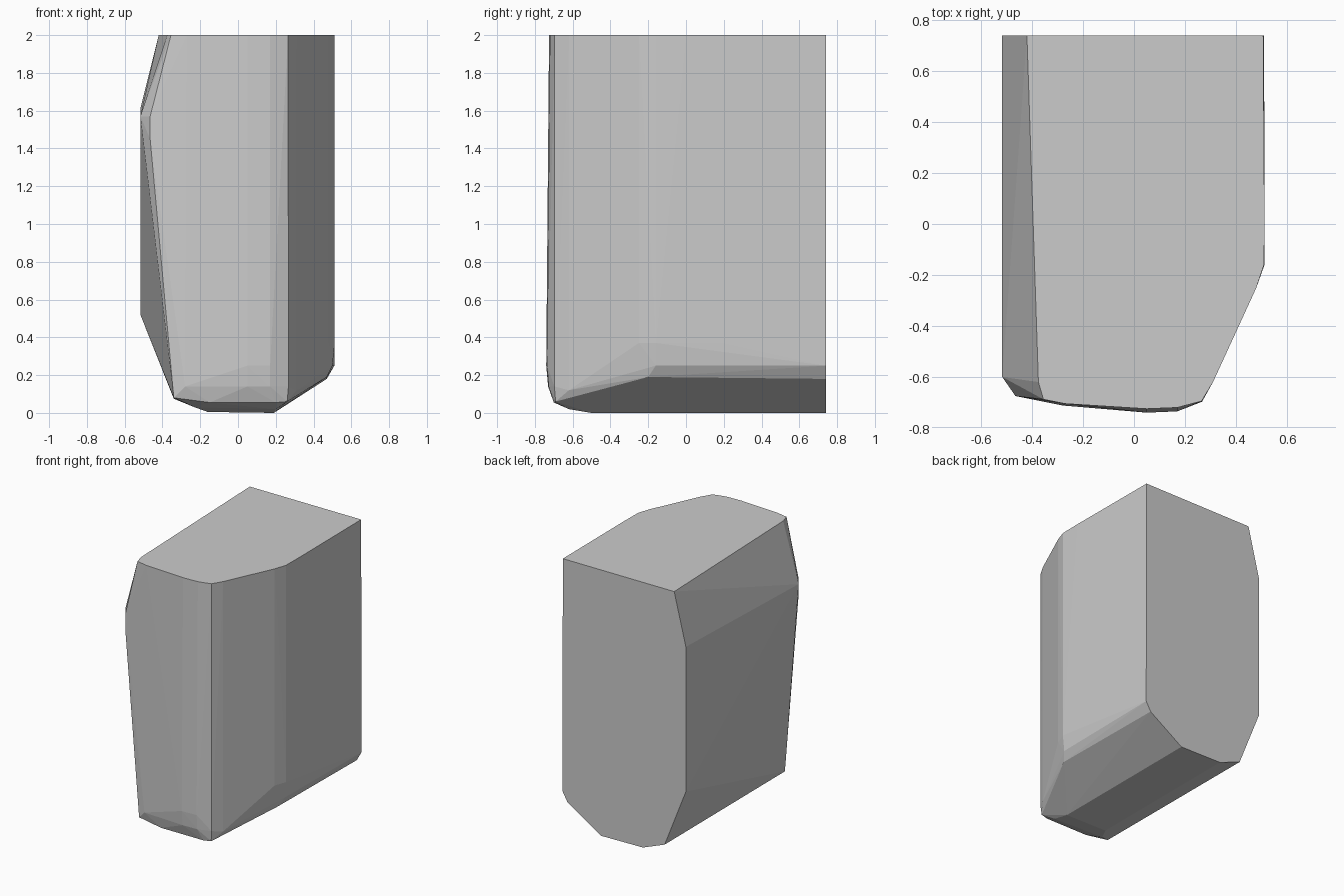
import bpy, bmesh

# Cross-section at the flat back end (x, z)
BACK_Y = 0.74
back = [(0.507, 2), (0.51, 0.25), (0.47, 0.18), (0.19, 0), (-0.16, 0.005),
        (-0.34, 0.075), (-0.517, 0.52), (-0.517, 1.61), (-0.42, 2)]

# Outline of the flat top (x, y)
top = [(0.512, 0), (0.51, -0.16), (0.48, -0.25), (0.31, -0.62), (0.265, -0.695),
       (0.17, -0.72), (0.05, -0.725), (-0.27, -0.705), (-0.355, -0.688), (-0.375, -0.62)]

# Front wall just above the lower bevel, at z = 0.14 (x, y)
front_low = [(0.267, -0.697), (0.17, -0.727), (0.05, -0.73), (-0.28, -0.712)]

# Remaining rounded corners (x, y, z)
corners = [
    # bulging front wall
    (0.17, -0.735, 0.25), (0.05, -0.74, 0.25),
    # lower front lip
    (0.26, -0.69, 0.06), (0.2, -0.7, 0.055), (-0.15, -0.7, 0.055), (-0.34, -0.69, 0.08),
    # underside curving up to the lip
    (0.2, -0.62, 0.02), (-0.23, -0.62, 0.03), (0.19, -0.5, 0), (-0.16, -0.5, 0.005),
    # right lower edge
    (0.47, -0.2, 0.19), (0.50, -0.16, 0.25), (0.512, -0.16, 0.37),
    (0.48, -0.25, 0.37), (0.512, 0.2, 0.37), (0.31, -0.62, 0.12),
    # left shoulder
    (-0.517, -0.60, 1.57), (-0.465, -0.675, 1.57), (-0.465, -0.675, 1.45),
]

points = [(x, BACK_Y, z) for x, z in back]
points += [(x, y, 2) for x, y in top]
points += [(x, y, 0.14) for x, y in front_low]
points += corners

# Faceted solid block wrapped around the profiles
bm = bmesh.new()
for p in points:
    bm.verts.new(p)
hull = bmesh.ops.convex_hull(bm, input=bm.verts[:])
loose = {v for v in hull["geom_interior"] + hull["geom_unused"]
         if isinstance(v, bmesh.types.BMVert) and not v.link_faces}
bmesh.ops.delete(bm, geom=list(loose), context='VERTS')
bmesh.ops.dissolve_limit(bm, angle_limit=0.005, verts=bm.verts[:], edges=bm.edges[:])
bmesh.ops.recalc_face_normals(bm, faces=bm.faces[:])

mesh = bpy.data.meshes.new("faceted_block")
bm.to_mesh(mesh)
bm.free()
block = bpy.data.objects.new("faceted_block", mesh)
bpy.context.collection.objects.link(block)

grey = bpy.data.materials.new("light_grey")
grey.diffuse_color = (0.6, 0.6, 0.6, 1)
mesh.materials.append(grey)
